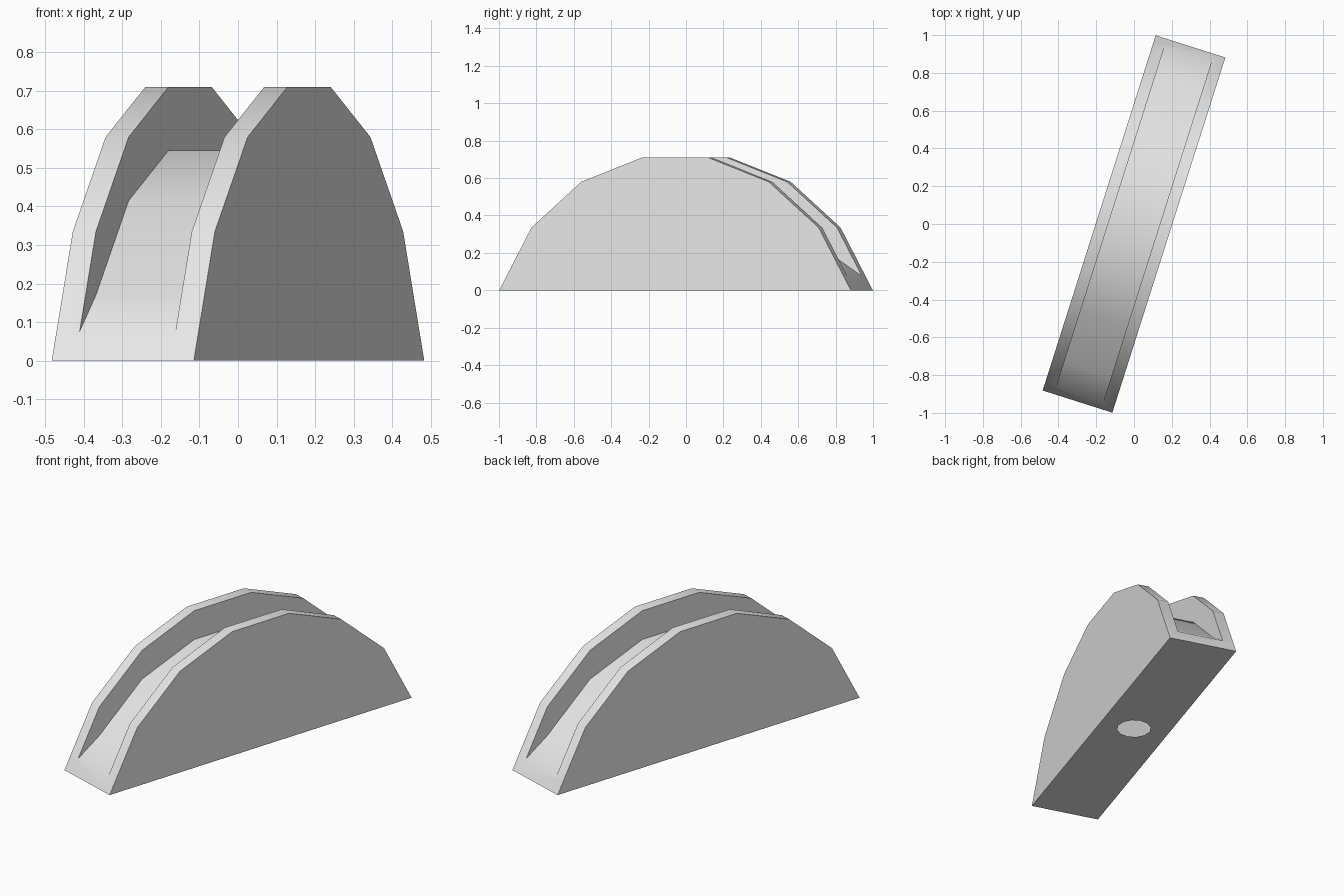
import bpy, bmesh, math

if "Cube" in bpy.data.objects:
    bpy.data.objects.remove(bpy.data.objects["Cube"])

HALF_W, INNER_W = 0.1935, 0.1305   # outer half width, half width of the groove
DEPTH = 0.165                      # groove depth
HOLE_R = 0.092
TURN = math.radians(-17.65)

# arch profile: (distance along length, height, groove depth there)
half = [(0.9865, 0.0, 0.0), (0.946, 0.075, 0.0), (0.806, 0.335, DEPTH),
        (0.526, 0.58, DEPTH), (0.186, 0.71, DEPTH)]
profile = [(-s, z, d) for s, z, d in half] + half[::-1]

grey = bpy.data.materials.new("light grey")
grey.diffuse_color = (0.8, 0.8, 0.8, 1)
grey.use_nodes = True
grey.node_tree.nodes["Principled BSDF"].inputs["Base Color"].default_value = grey.diffuse_color

bm = bmesh.new()
cache = {}


def vert(x, y, z):
    key = (round(x, 4), round(y, 4), round(z, 4))
    if key not in cache:
        cache[key] = bm.verts.new(key)
    return cache[key]


def face(*points):
    verts = list(dict.fromkeys(vert(*p) for p in points))
    if len(verts) > 2:
        bm.faces.new(verts)


# rims, groove walls and groove floor, one arch segment at a time
last = len(profile) - 2
for i, ((s0, z0, d0), (s1, z1, d1)) in enumerate(zip(profile, profile[1:])):
    for side in (-1, 1):
        a, b = side * HALF_W, side * INNER_W
        if i in (0, last):
            continue
        face((a, s0, z0), (b, s0, z0), (b, s1, z1), (a, s1, z1))
        face((b, s0, z0), (b, s0, z0 - d0), (b, s1, z1 - d1), (b, s1, z1))
    if i in (0, last):
        # closed end strip below the groove
        lo, hi = ((s0, z0), (s1, z1)) if i == 0 else ((s1, z1), (s0, z0))
        face((-HALF_W, *lo), (HALF_W, *lo), (HALF_W, *hi),
             (INNER_W, *hi), (-INNER_W, *hi), (-HALF_W, *hi))
    else:
        face((-INNER_W, s0, z0 - d0), (INNER_W, s0, z0 - d0),
             (INNER_W, s1, z1 - d1), (-INNER_W, s1, z1 - d1))

# flat sides
for side in (-1, 1):
    face(*[(side * HALF_W, s, z) for s, z, d in profile])

# underside with a round opening into the hollow body
L = half[0][0]
corners = [vert(x, y, 0) for x, y in
           ((-HALF_W, -L), (HALF_W, -L), (HALF_W, L), (-HALF_W, L))]
ring = [vert(HOLE_R * math.cos(k * math.tau / 12), HOLE_R * math.sin(k * math.tau / 12), 0)
        for k in range(12)]
edges = []
for loop in (corners, ring):
    for p, q in zip(loop, loop[1:] + loop[:1]):
        edges.append(bm.edges.get((p, q)) or bm.edges.new((p, q)))
bmesh.ops.triangle_fill(bm, edges=edges, use_beauty=True, normal=(0, 0, -1))
bmesh.ops.recalc_face_normals(bm, faces=bm.faces[:])

mesh = bpy.data.meshes.new("grooved_arch")
bm.to_mesh(mesh)
bm.free()
mesh.materials.append(grey)
arch = bpy.data.objects.new("grooved_arch", mesh)
arch.rotation_euler.z = TURN
bpy.context.collection.objects.link(arch)

# smooth along the curve, sharp at the rims
bpy.context.view_layer.objects.active = arch
arch.select_set(True)
bpy.ops.object.shade_smooth_by_angle(angle=math.radians(30))
